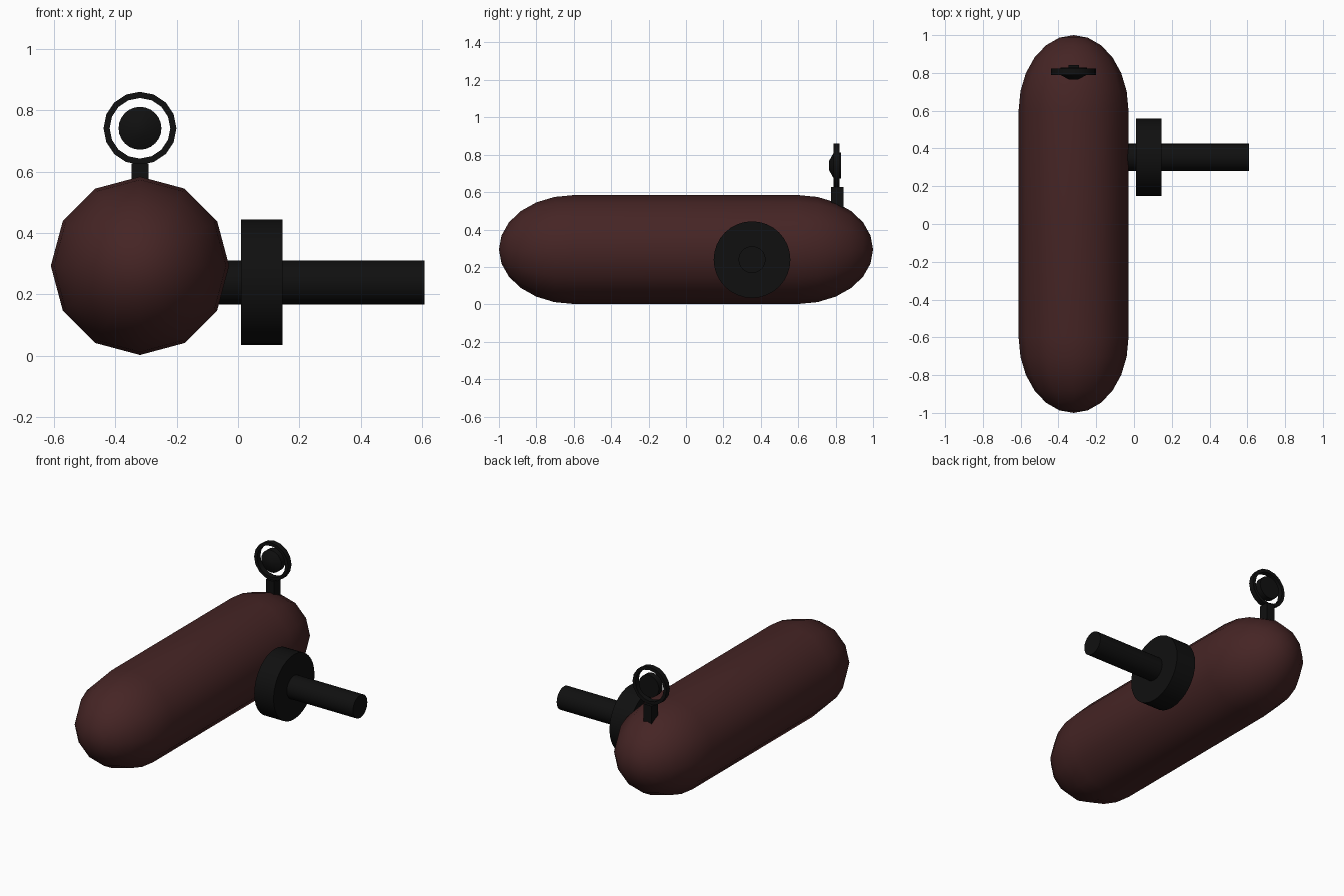
import bpy, math
from mathutils import Matrix, Vector

cube = bpy.data.objects.get("Cube")
if cube:
    bpy.data.objects.remove(cube)


def material(name, colour):
    m = bpy.data.materials.new(name)
    m.use_nodes = True
    m.diffuse_color = (*colour, 1)
    bsdf = m.node_tree.nodes["Principled BSDF"]
    bsdf.inputs["Base Color"].default_value = (*colour, 1)
    bsdf.inputs["Roughness"].default_value = 0.8
    return m


maroon = material("dark maroon", (0.06, 0.018, 0.018))
black = material("black", (0.005, 0.005, 0.005))


def lathe(name, profile, sides, axis, centre, mat, angle, closed=False):
    """Spin (distance along axis, radius) points; zero radius makes a pole."""
    along = Vector(axis)
    up = Vector((0, 0, 1))
    side = up.cross(along)
    verts, faces, rings = [], [], []
    for d, r in profile:
        count = sides if r > 0 else 1
        rings.append([len(verts) + i for i in range(count)])
        for i in range(count):
            a = 2 * math.pi * i / sides
            verts.append(Vector(centre) + along * d + (up * math.cos(a) + side * math.sin(a)) * r)
    pairs = list(zip(rings, rings[1:]))
    if closed:
        pairs.append((rings[-1], rings[0]))
    for a, b in pairs:
        for i in range(sides):
            j = (i + 1) % sides
            quad = [a[i % len(a)], b[i % len(b)], b[j % len(b)], a[j % len(a)]]
            faces.append(list(dict.fromkeys(quad)))
    if not closed:
        faces += [r for r in (rings[0], rings[-1][::-1]) if len(r) > 1]
    return finish(name, verts, faces, mat, angle)


def finish(name, verts, faces, mat, angle):
    import bmesh
    mesh = bpy.data.meshes.new(name)
    mesh.from_pydata(verts, [], faces)
    bm = bmesh.new()
    bm.from_mesh(mesh)
    bmesh.ops.recalc_face_normals(bm, faces=bm.faces)
    bm.to_mesh(mesh)
    bm.free()
    mesh.materials.append(mat)
    ob = bpy.data.objects.new(name, mesh)
    bpy.context.collection.objects.link(ob)
    bpy.ops.object.select_all(action="DESELECT")
    ob.select_set(True)
    bpy.context.view_layer.objects.active = ob
    if angle:
        bpy.ops.object.shade_smooth_by_angle(angle=math.radians(angle))
    return ob


BODY_X = -0.32

# Capsule body with long elliptical ends
cap = [(0.6 + 0.4 * math.sin(math.radians(t)), 0.291 * math.cos(math.radians(t)))
       for t in range(0, 90, 15)] + [(1.0, 0)]
profile = [(-d, r) for d, r in reversed(cap)] + cap
lathe("body", profile, 12, (0, 1, 0), (BODY_X, 0, 0.293), maroon, 40)

# Side axle and the thick disc on it
hub = (0, 0.353, 0.239)
lathe("axle", [(-0.2, 0.072), (0.608, 0.072)], 32, (1, 0, 0), hub, black, 40)
lathe("side_disc", [(0.01, 0.205), (0.145, 0.205)], 32, (1, 0, 0), hub, black, 40)

# Ring sight: post, ring and floating centre bead
sight = (BODY_X, 0, 0.742)
lathe("sight_ring", [(0.788, 0.119), (0.822, 0.119), (0.822, 0.099), (0.788, 0.099)],
      16, (0, 1, 0), sight, black, 30, closed=True)
lathe("sight_bead", [(0.765, 0.025), (0.79, 0.07), (0.828, 0.07)],
      24, (0, 1, 0), sight, black, 30)
bpy.ops.mesh.primitive_cube_add(size=1, location=(BODY_X, 0.808, 0.565))
post = bpy.context.object
post.name = "sight_post"
post.data.transform(Matrix.Diagonal((0.056, 0.066, 0.125, 1)))
post.data.materials.append(black)
